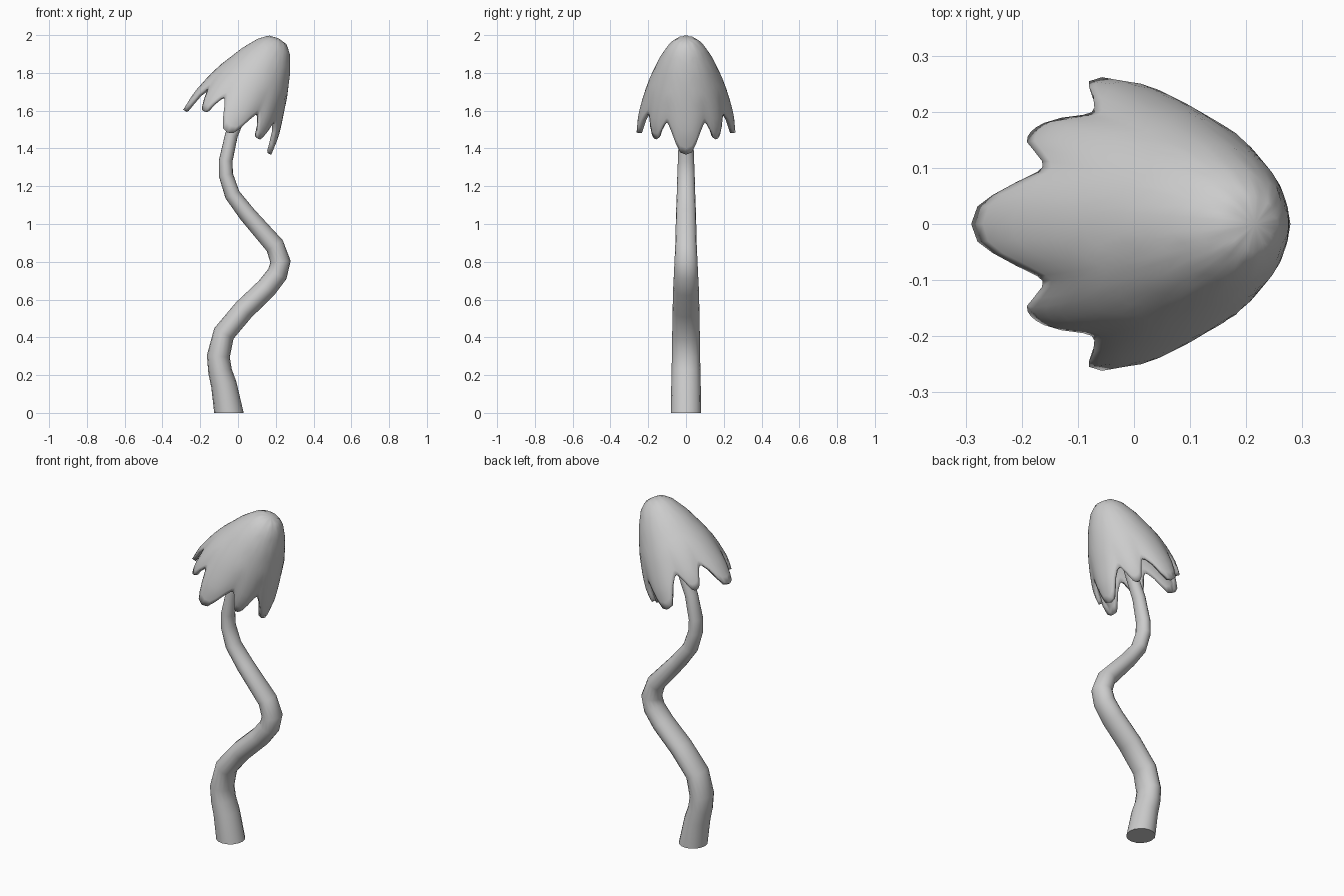
import bpy
import bmesh
import math
from mathutils import Vector

if "Cube" in bpy.data.objects:
    bpy.data.objects.remove(bpy.data.objects["Cube"])


def lerp_table(table, t):
    for (a, va), (b, vb) in zip(table, table[1:]):
        if t <= b:
            return va + (vb - va) * (t - a) / (b - a)
    return table[-1][1]


def finish(name, bm):
    mesh = bpy.data.meshes.new(name)
    bm.to_mesh(mesh)
    bm.free()
    ob = bpy.data.objects.new(name, mesh)
    bpy.context.collection.objects.link(ob)
    for o in bpy.context.selected_objects:
        o.select_set(False)
    ob.select_set(True)
    bpy.context.view_layer.objects.active = ob
    bpy.ops.object.shade_smooth_by_angle(angle=math.radians(50))
    return ob


def bridge(bm, a, b):
    n = len(a)
    for j in range(n):
        k = (j + 1) % n
        bm.faces.new((a[j], b[j], b[k], a[k]))


# Winding stem: x, z, half width in the xz plane, half width in y
path = [(-.048, 0, .078, .08), (-.075, .15, .068, .078), (-.095, .22, .063, .076),
        (-.104, .30, .061, .075), (-.075, .42, .058, .073), (.03, .545, .057, .071),
        (.15, .66, .056, .068), (.208, .735, .055, .064), (.225, .80, .054, .061),
        (.195, .885, .051, .057), (.05, 1.05, .045, .053), (-.03, 1.155, .041, .049),
        (-.064, 1.26, .038, .046), (-.065, 1.335, .036, .043), (-.035, 1.47, .034, .038),
        (.04, 1.65, .032, .034), (.13, 1.86, .03, .03)]
bm = bmesh.new()
rings = []
for i, (x, z, w, d) in enumerate(path):
    a, b = path[max(i - 1, 0)], path[min(i + 1, len(path) - 1)]
    tan = Vector((b[0] - a[0], 0, b[1] - a[1])).normalized()
    if i == 0:
        tan = Vector((0, 0, 1))
    side = Vector((tan.z, 0, -tan.x))
    rings.append([bm.verts.new(Vector((x, 0, z)) + side * w * math.cos(q) + Vector((0, d * math.sin(q), 0)))
                  for q in (2 * math.pi * j / 16 for j in range(16))])
for a, b in zip(rings, rings[1:]):
    bridge(bm, b, a)
bm.faces.new(list(reversed(rings[0])))
bm.faces.new(rings[-1])
finish("stem", bm)

# Tilted bell cap: profile by depth, and scalloped rim depth by angle
profile = [(0, 0), (.008, .05), (.045, .092), (.13, .142), (.175, .160),
           (.267, .199), (.37, .230), (.46, .253), (.57, .262)]
rim = [(0, .566), (7, .556), (12, .515), (18, .455), (24, .415), (27, .408), (30, .42),
       (35, .465), (39, .507), (42, .52), (45, .523)]
quarter = [q for q, _ in rim] + [90 - q for q, _ in reversed(rim[1:-1])]
angles = [q + 90 * k for k in range(4) for q in quarter]
rows = [.015, .045, .09, .16, .24, .34, .46, .58, .68, .77, .85, .93, 1]

tilt = math.radians(27)
apex = Vector((.2, 0, 1.99))
down = Vector((-math.sin(tilt), 0, -math.cos(tilt)))
across = Vector((math.cos(tilt), 0, -math.sin(tilt)))
bm = bmesh.new()
top = bm.verts.new(apex + across * .018)
rings = []
for s in rows:
    ring = []
    for q in angles:
        f = q % 90
        f = min(f, 90 - f)
        t = s * lerp_table(rim, f)
        # small petals curl slightly inward
        r = lerp_table(profile, t) * (1 - .1 * s ** 4 * min(1, f / 40))
        shift = .018 * max(0, 1 - t / .32)
        rad = math.radians(q)
        ring.append(bm.verts.new(apex + down * t + across * (r * math.cos(rad) + shift)
                                 + Vector((0, r * math.sin(rad), 0))))
    rings.append(ring)
for j in range(len(angles)):
    bm.faces.new((top, rings[0][j], rings[0][(j + 1) % len(angles)]))
for a, b in zip(rings, rings[1:]):
    bridge(bm, a, b)
cap = finish("mushroom_cap", bm)
solid = cap.modifiers.new("thickness", 'SOLIDIFY')
solid.thickness = .022
solid.offset = -1
